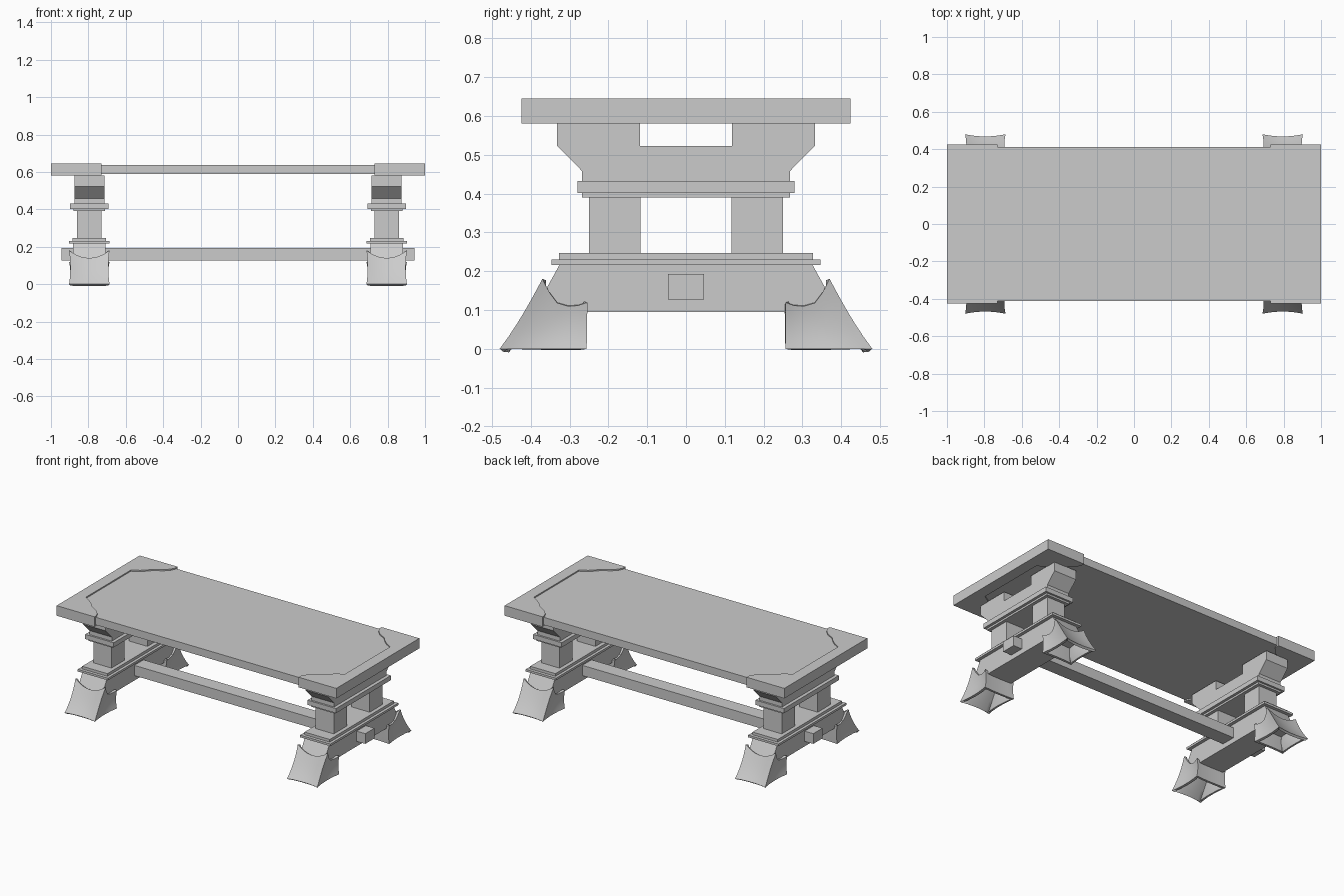
import bpy, bmesh, math

if "Cube" in bpy.data.objects:
    bpy.data.objects.remove(bpy.data.objects["Cube"])


def new_object(name, bm, loc=(0, 0, 0)):
    me = bpy.data.meshes.new(name)
    bm.to_mesh(me)
    bm.free()
    ob = bpy.data.objects.new(name, me)
    ob.location = loc
    bpy.context.collection.objects.link(ob)
    return ob


def prism(name, pts, lo, hi, axis, loc=(0, 0, 0)):
    """Extrude a 2D outline: axis 'z' takes (x, y) points, 'x' takes (y, z)."""
    bm = bmesh.new()
    place = (lambda p: (p[0], p[1], lo)) if axis == 'z' else (lambda p: (lo, p[0], p[1]))
    face = bm.faces.new([bm.verts.new(place(p)) for p in pts])
    ext = bmesh.ops.extrude_face_region(bm, geom=[face])
    d = hi - lo
    moved = [v for v in ext['geom'] if isinstance(v, bmesh.types.BMVert)]
    bmesh.ops.translate(bm, verts=moved, vec=(0, 0, d) if axis == 'z' else (d, 0, 0))
    bmesh.ops.recalc_face_normals(bm, faces=bm.faces[:])
    return new_object(name, bm, loc)


def box(name, x0, x1, y0, y1, z0, z1, loc=(0, 0, 0)):
    return prism(name, [(x0, y0), (x1, y0), (x1, y1), (x0, y1)], z0, z1, 'z', loc)


def mirrored(half):
    return half + [(-a, b) for a, b in reversed(half)]


def lerp(table, t):
    """Sample evenly spaced tuples at t in 0..1."""
    f = t * (len(table) - 1)
    i = min(int(f), len(table) - 2)
    return [a + (b - a) * (f - i) for a, b in zip(table[i], table[i + 1])]


# Hollow flared foot, a four-sided shell with concave walls (front foot)
def make_foot():
    N, R, W = 10, 7, 0.108
    flank = [(-0.37, 0.18), (-0.352, 0.145), (-0.332, 0.118),
             (-0.305, 0.11), (-0.28, 0.111), (-0.256, 0.119)]
    ring = []
    for side in range(4):
        for k in range(N):
            t = k / N
            bow = 4 * t * (1 - t)
            s = 2 * t - 1
            if side == 0:        # outer wall
                bot, top = (W * s, -0.48 + 0.012 * bow), (W * s, -0.37 - 0.008 * bow, 0.18 - 0.04 * bow)
            elif side == 2:      # inner wall
                bot, top = (-W * s, -0.256 - 0.004 * bow), (-W * s, -0.254 - 0.004 * bow, 0.119 - 0.022 * bow)
            else:                # flanks
                u, sx = (t, 1) if side == 1 else (1 - t, -1)
                y, z = lerp(flank, u)
                bot = (sx * (W - 0.01 * bow), -0.48 + 0.224 * u)
                top = (sx * (W - 0.012 * bow), y, z)
            ring.append((bot, top))
    bm = bmesh.new()
    rows = []
    for r in range(R):
        v = r / (R - 1)
        pinch = 4 * v * (1 - v)
        row = []
        for (bx, by), (tx, ty, tz) in ring:
            y = by + (ty - by) * v
            slope = max(0, (-0.256 - y) / 0.2)
            row.append(bm.verts.new(((bx + (tx - bx) * v) * (1 - 0.06 * pinch),
                                     y + 0.006 * pinch * slope, tz * v)))
        rows.append(row)
    n = len(ring)
    for r in range(R - 1):
        for i in range(n):
            j = (i + 1) % n
            bm.faces.new((rows[r][i], rows[r][j], rows[r + 1][j], rows[r + 1][i]))
    ob = new_object("foot", bm)
    mod = ob.modifiers.new("wall", 'SOLIDIFY')
    mod.thickness = 0.015
    mod.offset = -1
    bpy.context.view_layer.objects.active = ob
    ob.select_set(True)
    bpy.ops.object.modifier_apply(modifier=mod.name)
    bpy.ops.object.shade_smooth_by_angle(angle=math.radians(30))
    ob.select_set(False)
    return ob


# Table top with an ornamental cap at each end
box("table_top", -0.985, 0.985, -0.411, 0.411, 0.588, 0.637)
cap_half = [(1.0, 0.424), (0.73, 0.424), (0.73, 0.40), (0.745, 0.372), (0.775, 0.342),
            (0.825, 0.314), (0.85, 0.285), (0.88, 0.258), (0.927, 0.23)]
cap = cap_half + [(x, -y) for x, y in reversed(cap_half)]
for side, sx in (("left", -1), ("right", 1)):
    prism(side + "_end_cap", [(sx * x, y) for x, y in cap], 0.58, 0.645, 'z')

# Long stretcher passing through both trestles
box("stretcher", -0.943, 0.943, -0.047, 0.047, 0.127, 0.193)

beam = mirrored([(0.25, 0.095), (0.375, 0.095), (0.382, 0.115), (0.325, 0.218)])
bracket = mirrored([(0.268, 0.43), (0.268, 0.458), (0.332, 0.523), (0.332, 0.582),
                    (0.119, 0.582), (0.119, 0.523)])
# Mouldings: half width, half depth, bottom, top
mouldings = [(0.108, 0.347, 0.216, 0.230), (0.09, 0.327, 0.230, 0.247),
             (0.085, 0.268, 0.390, 0.402), (0.102, 0.28, 0.402, 0.432)]

foot = make_foot()
for side, x in (("left", -0.795), ("right", 0.795)):
    loc = (x, 0, 0)
    prism(side + "_base_beam", beam, -0.087, 0.087, 'x', loc)
    prism(side + "_top_bracket", bracket, -0.08, 0.08, 'x', loc)
    for i, (w, d, z0, z1) in enumerate(mouldings):
        box(f"{side}_moulding_{i + 1}", -w, w, -d, d, z0, z1, loc)
    for end, sy in (("front", -1), ("back", 1)):
        a, b = sorted((sy * 0.117, sy * 0.25))
        box(f"{side}_{end}_post", -0.065, 0.065, a, b, 0.245, 0.392, loc)
        f = bpy.data.objects.new(f"{side}_{end}_foot", foot.data)
        f.location = loc
        f.rotation_euler.z = 0 if sy < 0 else math.pi
        bpy.context.collection.objects.link(f)
bpy.data.objects.remove(foot)
